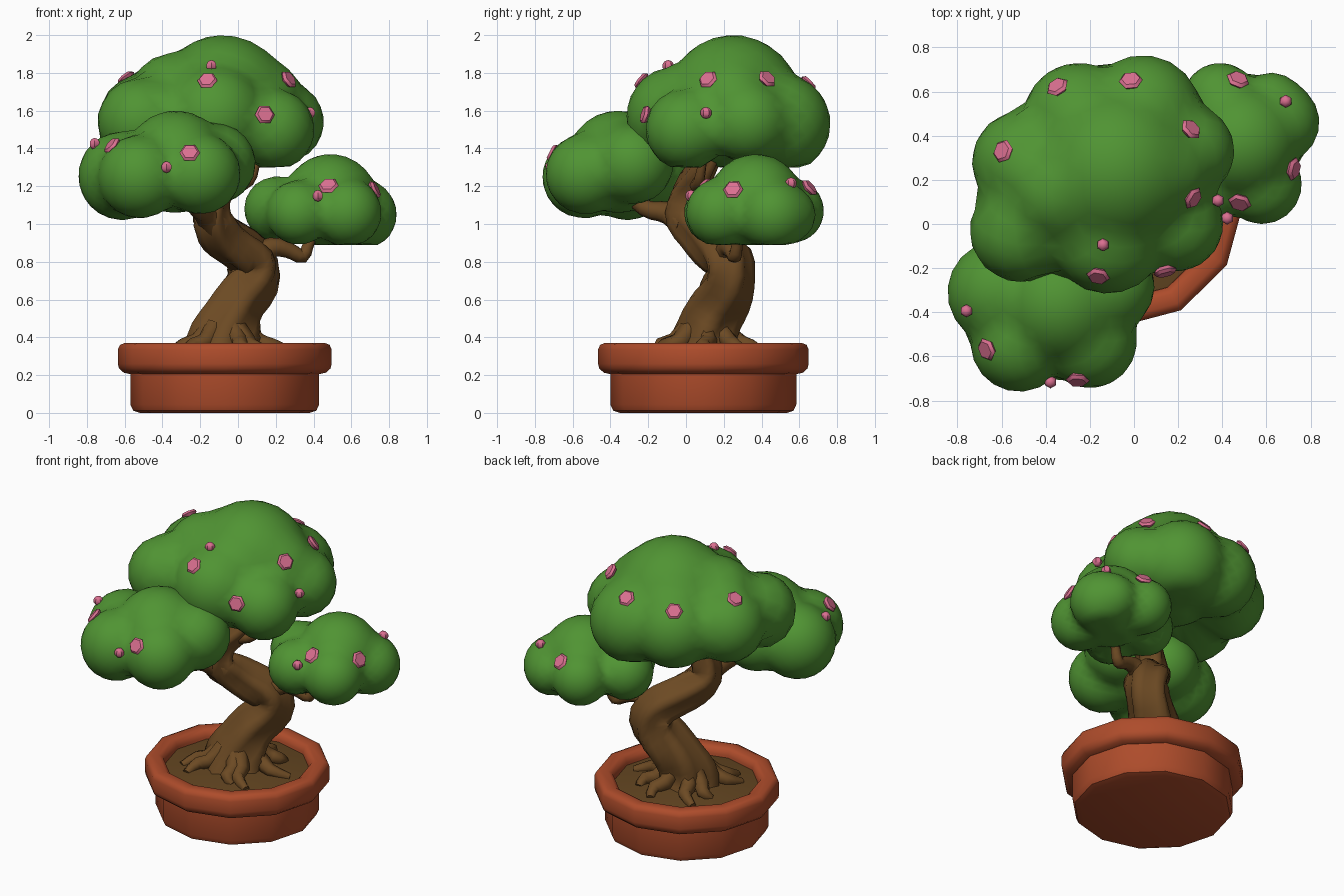
import bpy, bmesh, math
from mathutils import Vector, Quaternion

if "Cube" in bpy.data.objects:
    bpy.data.objects.remove(bpy.data.objects["Cube"])

def material(name, rgb):
    m = bpy.data.materials.new(name)
    m.diffuse_color = (*rgb, 1)
    m.use_nodes = True
    m.node_tree.nodes["Principled BSDF"].inputs["Base Color"].default_value = m.diffuse_color
    return m

TERRACOTTA = material("terracotta", (0.42, 0.072, 0.024))
SOIL = material("soil brown", (0.125, 0.06, 0.015))
BARK = material("bark brown", (0.15, 0.068, 0.017))
GREEN = material("leaf green", (0.08, 0.295, 0.033))
PINK = material("blossom pink", (0.70, 0.16, 0.28))

def finish(bm, name, mat, angle=45):
    bmesh.ops.recalc_face_normals(bm, faces=bm.faces)
    me = bpy.data.meshes.new(name)
    bm.to_mesh(me)
    bm.free()
    ob = bpy.data.objects.new(name, me)
    bpy.context.collection.objects.link(ob)
    me.materials.append(mat)
    bpy.ops.object.select_all(action='DESELECT')
    ob.select_set(True)
    bpy.context.view_layer.objects.active = ob
    bpy.ops.object.shade_smooth_by_angle(angle=math.radians(angle))
    return ob

def loft(bm, rings):
    """Skin a list of vertex-position rings, with end caps."""
    vr = [[bm.verts.new(p) for p in r] for r in rings]
    n = len(vr[0])
    for a, b in zip(vr, vr[1:]):
        for i in range(n):
            j = (i + 1) % n
            bm.faces.new((a[i], a[j], b[j], b[i]))
    bm.faces.new(vr[0][::-1])
    bm.faces.new(vr[-1])

def lathe(name, profile, mat, sides=12):
    bm = bmesh.new()
    loft(bm, [[(-0.07 + r * math.cos(2 * math.pi * i / sides),
                0.092 + 0.985 * r * math.sin(2 * math.pi * i / sides), z)
               for i in range(sides)] for r, z in profile])
    return finish(bm, name, mat)

def spline(pts, steps):
    """Catmull-Rom through points (x, y, z, radius)."""
    P = [Vector(p) for p in pts]
    P = [P[0] * 2 - P[1]] + P + [P[-1] * 2 - P[-2]]
    out = []
    for k in range(1, len(P) - 2):
        a, b, c, d = P[k - 1:k + 3]
        for s in range(steps):
            t = s / steps
            out.append(0.5 * (2 * b + (c - a) * t + (2 * a - 5 * b + 4 * c - d) * t * t
                              + (3 * b - a - 3 * c + d) * t ** 3))
    return out + [P[-2]]

def tube(bm, pts, sides=8, steps=3, flute=0.0, twist=0.0):
    path = spline(pts, steps)
    rings = []
    prev, u = None, Vector((1, 0, 0))
    for k, p in enumerate(path):
        t = (path[min(k + 1, len(path) - 1)] - path[max(k - 1, 0)]).to_3d().normalized()
        if prev is None:
            u = t.orthogonal().normalized()
        else:
            u = prev.rotation_difference(t) @ u
        prev = t
        ring = []
        for i in range(sides):
            a = 2 * math.pi * i / sides
            # bark ridges with a few knots along the length
            r = p[3] * (1 + flute * (math.cos(5 * a) + 0.5 * math.sin(2 * a + 1.1 * k)))
            ring.append(p.to_3d() + r * (Quaternion(t, a + twist * k) @ u))
        rings.append(ring)
    loft(bm, rings)

# Pot and soil
lathe("pot", [(0.45, 0), (0.485, 0.012), (0.5, 0.045), (0.5, 0.205), (0.535, 0.213),
              (0.56, 0.235), (0.566, 0.26), (0.566, 0.335), (0.555, 0.36), (0.53, 0.37),
              (0.48, 0.37), (0.455, 0.355), (0.445, 0.325), (0.44, 0.26)], TERRACOTTA)
lathe("soil", [(0.445, 0.27), (0.445, 0.31), (0.3, 0.33), (0.1, 0.345)], SOIL)

# Trunk with twisted flutes
bm = bmesh.new()
tube(bm, [(-0.08, 0.10, 0.30, 0.20), (-0.07, 0.115, 0.42, 0.168), (-0.02, 0.165, 0.56, 0.145),
          (0.075, 0.225, 0.70, 0.13), (0.07, 0.215, 0.82, 0.125), (-0.06, 0.10, 0.92, 0.11),
          (-0.14, 0.0, 1.02, 0.10), (-0.12, 0.01, 1.16, 0.085), (-0.03, 0.08, 1.28, 0.075),
          (0.0, 0.15, 1.42, 0.06)], sides=20, flute=0.12, twist=0.09)
finish(bm, "trunk", BARK, 60)

# Branches
for name, pts in {
    "right_branch": [(0.06, 0.2, 0.80, 0.085), (0.18, 0.22, 0.875, 0.055), (0.27, 0.24, 0.86, 0.042),
                     (0.345, 0.26, 0.83, 0.037), (0.385, 0.28, 0.92, 0.03), (0.46, 0.34, 1.03, 0.03)],
    "left_branch": [(-0.12, 0.0, 1.0, 0.085), (-0.18, -0.10, 1.06, 0.06),
                    (-0.22, -0.22, 1.085, 0.045), (-0.32, -0.34, 1.2, 0.04)],
    "upper_twig": [(-0.05, 0.06, 1.2, 0.05), (0.06, 0.07, 1.23, 0.03), (0.1, 0.09, 1.34, 0.022)],
}.items():
    bm = bmesh.new()
    tube(bm, pts, sides=8)
    finish(bm, name, BARK, 60)

# Surface roots
bm = bmesh.new()
for i in range(9):
    a = 2 * math.pi * i / 9 + 0.25 * math.sin(3 * i)
    L = 0.32 + 0.04 * math.cos(2.3 * i)
    def at(r, z, w, da=0.0):
        return (-0.07 + r * math.cos(a + da), 0.10 + r * math.sin(a + da), z, w)
    tube(bm, [at(0.09, 0.45, 0.06), at(0.18, 0.375, 0.05, 0.08),
              at(0.25, 0.355, 0.042, -0.05), at(L, 0.32, 0.025, 0.1)], sides=6, steps=2)
finish(bm, "roots", BARK, 65)

# Foliage pads: (centre, floor height, lobes as x, y, z, r)
PADS = {
    "top": ((-0.1, 0.22, 1.52), 1.30, [
        (-0.08, 0.25, 1.645, 0.355), (0.04, 0.50, 1.53, 0.265), (-0.25, 0.48, 1.55, 0.25),
        (-0.5, 0.28, 1.56, 0.235), (-0.51, -0.03, 1.54, 0.235), (-0.12, -0.05, 1.57, 0.265),
        (0.19, 0.0, 1.50, 0.215), (0.24, 0.33, 1.54, 0.215), (-0.34, 0.15, 1.67, 0.235),
        (0.12, 0.25, 1.65, 0.225)]),
    "left": ((-0.37, -0.36, 1.25), 1.02, [
        (-0.33, -0.36, 1.33, 0.27), (-0.61, -0.31, 1.255, 0.235), (-0.52, -0.54, 1.25, 0.22),
        (-0.2, -0.53, 1.265, 0.213), (-0.12, -0.28, 1.32, 0.213), (-0.4, -0.18, 1.27, 0.205)]),
    "right": ((0.46, 0.36, 1.05), 0.89, [
        (0.49, 0.37, 1.12, 0.25), (0.655, 0.46, 1.05, 0.185), (0.58, 0.18, 1.06, 0.18),
        (0.39, 0.56, 1.07, 0.17), (0.205, 0.35, 1.08, 0.172), (0.32, 0.16, 1.06, 0.17),
        (0.62, 0.54, 1.05, 0.145)]),
}

def field(p, pad):
    """Soft union of the lobes, cut off at the floor; negative inside."""
    k = 0.014
    s = sum(math.exp(-((p - Vector(l[:3])).length - l[3]) / k) for l in pad[2])
    d = -k * math.log(max(s, 1e-200))
    return max(d, pad[1] - p.z)

def surface(direction, pad):
    c, lo, hi = Vector(pad[0]), 0.0, 1.0
    for _ in range(18):
        mid = (lo + hi) / 2
        if field(c + direction * mid, pad) < 0:
            lo = mid
        else:
            hi = mid
    return c + direction * lo

for name, pad in PADS.items():
    bm = bmesh.new()
    bmesh.ops.create_icosphere(bm, subdivisions=4, radius=1)
    for v in bm.verts:
        d = Vector((v.co.x, v.co.y, v.co.z * 0.7)).normalized()
        v.co = surface(d, pad)
    finish(bm, name + "_foliage", GREEN, 60)

# Blossoms (hexagonal discs) and buds (small balls) set on the foliage
BLOSSOMS = {
    "top": [(0.26, 0.12, 1.76), (0.26, 0.43, 1.77), (-0.02, 0.62, 1.73), (-0.34, 0.61, 1.73),
            (-0.55, 0.32, 1.75), (-0.16, -0.22, 1.75), (0.15, -0.23, 1.58)],
    "left": [(-0.64, -0.55, 1.4), (-0.26, -0.69, 1.37)],
    "right": [(0.48, 0.10, 1.2), (0.72, 0.25, 1.18), (0.47, 0.65, 1.19)],
}
BUDS = {
    "top": [(-0.14, -0.09, 1.83), (0.40, 0.10, 1.59)],
    "left": [(-0.73, -0.39, 1.41), (-0.38, -0.71, 1.3)],
    "right": [(0.42, 0.02, 1.15), (0.67, 0.54, 1.2)],
}

def on_pad(p, pad):
    """Outermost of the given point and the foliage surface, with a facing."""
    p, c = Vector(p), Vector(pad[0])
    out = (p - c).normalized()
    s = surface(out, pad)
    e = 0.04
    n = Vector([field(s + a, pad) - field(s - a, pad)
                for a in (Vector((e, 0, 0)), Vector((0, e, 0)), Vector((0, 0, e)))])
    n = (n.normalized() + 0.6 * out).normalized()
    return s + out * min(max((p - s).dot(out), 0), 0.02), n

bm, buds = bmesh.new(), bmesh.new()
for name, pad in PADS.items():
    for p in BLOSSOMS[name]:
        s, n = on_pad(p, pad)
        q = n.to_track_quat('Z', 'Y')
        loft(bm, [[s + q @ Vector((r * math.cos(i * math.pi / 3), r * math.sin(i * math.pi / 3), h))
                   for i in range(6)] for r, h in ((0.04, -0.014), (0.054, 0.004), (0.042, 0.018))])
    for p in BUDS[name]:
        s, n = on_pad(p, pad)
        g = bmesh.ops.create_uvsphere(buds, u_segments=6, v_segments=5, radius=0.031)
        bmesh.ops.translate(buds, verts=g["verts"], vec=s + n * 0.006)
finish(bm, "blossoms", PINK, 50)
finish(buds, "buds", PINK, 50)
